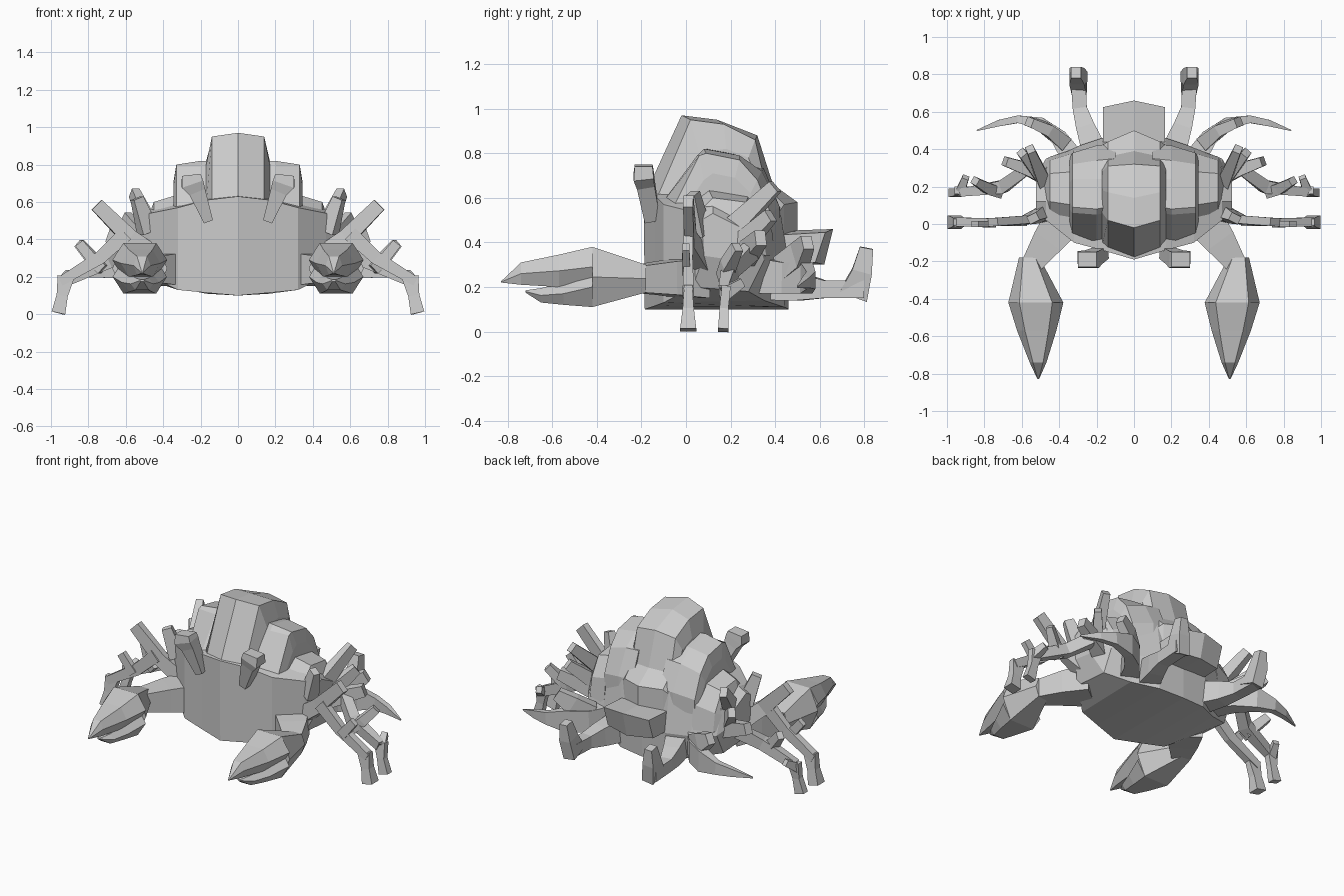
import bpy, bmesh, math
from mathutils import Vector


def finish(name, bm, mirror=True):
    bmesh.ops.remove_doubles(bm, verts=bm.verts, dist=0.0005)
    bmesh.ops.recalc_face_normals(bm, faces=bm.faces)
    me = bpy.data.meshes.new(name)
    bm.to_mesh(me)
    bm.free()
    ob = bpy.data.objects.new(name, me)
    bpy.context.collection.objects.link(ob)
    if mirror:
        ob.modifiers.new("mirror", 'MIRROR')
    return ob


def loft(name, rings, mirror=True):
    """Skin a list of equal-length point rings and cap both ends."""
    bm = bmesh.new()
    vs = [[bm.verts.new(p) for p in r] for r in rings]
    n = len(vs[0])
    for a, b in zip(vs, vs[1:]):
        for i in range(n):
            bm.faces.new((a[i], a[(i + 1) % n], b[(i + 1) % n], b[i]))
    bm.faces.new(vs[0])
    bm.faces.new(vs[-1][::-1])
    return finish(name, bm, mirror)


def limb(name, pts, up=(0, 0, 1)):
    """Four-sided tube along (x, y, z, half width, half height) points."""
    c = [Vector(p[:3]) for p in pts]
    rings = []
    for i, p in enumerate(pts):
        t = (c[min(i + 1, len(c) - 1)] - c[max(i - 1, 0)]).normalized()
        side = t.cross(Vector(up)).normalized()
        high = side.cross(t)
        rings.append([c[i] + side * p[3] * u + high * p[4] * v
                      for u, v in ((1, 1), (-1, 1), (-1, -1), (1, -1))])
    return loft(name, rings)


def claw(name, data):
    """Six-sided part along y from (y, x, half width, top z, bottom z)."""
    return loft(name, [[(x + s * w, y, top + (bot - top) * f) for s, f in
                        ((-.6, 0), (.6, 0), (1, .5), (.6, 1), (-.6, 1), (-1, .5))]
                       for y, x, w, top, bot in data])


def slices(data):
    return [[(x, y, z) for y, z in prof] for x, prof in data]


def centred(name, data):
    """Loft yz profiles at given x, continued symmetrically across x = 0."""
    rings = slices(data)
    left = [[(-x, y, z) for x, y, z in r] for r in rings[:0:-1]]
    return loft(name, left + rings, False)


# Main body hull
centred("body", [
    (0.00, [(-.185, .10), (-.19, .63), (.10, .66), (.42, .60), (.46, .30), (.46, .10)]),
    (0.17, [(-.14, .115), (-.14, .61), (.10, .63), (.42, .56), (.46, .30), (.44, .11)]),
    (0.32, [(-.10, .13), (-.10, .57), (.10, .60), (.37, .50), (.41, .30), (.35, .14)]),
    (0.47, [(.03, .20), (.02, .54), (.12, .56), (.30, .48), (.35, .32), (.28, .18)]),
    (0.525, [(.08, .34), (.07, .50), (.12, .53), (.24, .47), (.26, .38), (.22, .32)]),
])

# Tall middle shell
centred("centre_shell", [
    (0.00, [(-.19, .60), (-.02, .97), (.14, .95), (.32, .88), (.39, .66), (.50, .58), (.50, .44), (.2, .42)]),
    (0.14, [(-.13, .60), (.02, .95), (.17, .93), (.31, .86), (.36, .65), (.44, .57), (.44, .42), (.2, .42)]),
    (0.17, [(-.11, .58), (.06, .80), (.18, .82), (.28, .78), (.34, .62), (.42, .54), (.42, .42), (.2, .42)]),
])

# Stepped side shells
loft("inner_side_shell", slices([
    (0.10, [(-.12, .56), (.07, .79), (.10, .82), (.24, .78), (.35, .73), (.42, .56), (.42, .38), (.1, .4)]),
    (0.20, [(-.12, .56), (.05, .79), (.08, .82), (.24, .79), (.34, .72), (.42, .56), (.42, .38), (.1, .4)]),
    (0.33, [(-.06, .55), (.06, .79), (.09, .80), (.24, .77), (.32, .68), (.38, .53), (.38, .36), (.1, .4)]),
    (0.345, [(-.04, .50), (.08, .68), (.12, .71), (.22, .69), (.29, .62), (.35, .50), (.35, .36), (.1, .4)]),
]))
loft("outer_side_shell", slices([
    (0.32, [(-.06, .52), (.10, .64), (.28, .61), (.38, .50), (.40, .34), (.1, .34)]),
    (0.45, [(.02, .50), (.12, .60), (.27, .58), (.34, .46), (.36, .34), (.1, .34)]),
    (0.48, [(.05, .46), (.14, .52), (.24, .51), (.30, .44), (.32, .36), (.1, .34)]),
]))

# Tail plate under the back of the shell
centred("tail_plate", [
    (0.00, [(.38, .30), (.38, .45), (.66, .46), (.62, .30)]),
    (0.165, [(.36, .30), (.36, .43), (.625, .445), (.58, .31)]),
])

# Eye stalks leaning outward
limb("eye_stalk", [(.16, -.15, .50, .025, .035), (.22, -.18, .66, .045, .04),
                   (.245, -.19, .70, .06, .045), (.25, -.19, .745, .05, .04)], up=(0, 1, 0))

# Claws: arm, palm and two fingers
limb("claw_arm", [(.36, .04, .24, .11, .09), (.46, -.09, .24, .085, .075), (.55, -.22, .235, .055, .06)])
claw("claw_palm", [(-.18, .56, .055, .30, .175), (-.42, .525, .147, .38, .11)])
claw("claw_upper_finger", [(-.42, .525, .147, .38, .20), (-.57, .52, .105, .345, .20),
                           (-.74, .513, .045, .31, .21), (-.83, .512, .004, .225, .22)])
claw("claw_lower_finger", [(-.42, .525, .145, .29, .11), (-.55, .52, .10, .22, .12),
                           (-.65, .513, .06, .195, .13), (-.72, .512, .012, .185, .175)])

# First walking leg with raised knee and planted foot
limb("front_leg_thigh", [(.44, .07, .30, .05, .05), (.58, .02, .41, .022, .045), (.755, .01, .585, .022, .037)])
limb("front_leg_shin", [(.60, .01, .43, .022, .04), (.74, .01, .30, .02, .035), (.95, .01, .175, .025, .025)])
limb("front_leg_spur", [(.76, .0, .27, .018, .03), (.85, .0, .38, .016, .025)])
limb("front_leg_foot", [(.92, .01, .20, .018, .045), (.94, .01, .10, .025, .03), (.96, .01, .007, .036, .037)],
     up=(1, 0, 0))

# Second walking leg
limb("middle_leg_thigh", [(.44, .24, .32, .05, .05), (.56, .29, .37, .035, .045), (.69, .335, .42, .025, .035)])
limb("middle_leg_shin", [(.58, .29, .36, .03, .04), (.70, .20, .28, .035, .035), (.92, .17, .18, .022, .03)])
limb("middle_leg_spur", [(.72, .17, .24, .03, .03), (.78, .19, .30, .03, .03), (.85, .23, .38, .02, .025)])
limb("middle_leg_heel", [(.93, .17, .17, .025, .03), (.90, .25, .22, .018, .02)])
limb("middle_leg_foot", [(.92, .18, .20, .02, .04), (.935, .17, .10, .02, .025), (.96, .167, .006, .023, .033)],
     up=(1, 0, 0))

# Raised spines on the flank
for nm, a, b in (("upper_spine", (.46, .18, .43), (.555, .40, .65)),
                 ("lower_spine", (.47, .22, .36), (.60, .38, .52)),
                 ("front_spine", (.48, .06, .44), (.54, .03, .62))):
    limb(nm, [(*a, .04, .05), (*b, .022, .03)])

# Hooked rear leg with slim curved tip
limb("hook_leg", [(.32, .34, .25, .06, .08), (.40, .46, .24, .045, .07), (.50, .54, .24, .03, .07),
                  (.62, .56, .23, .02, .04), (.72, .54, .22, .017, .025), (.84, .50, .20, .003, .004)])
limb("hook_leg_knee", [(.38, .44, .28, .04, .06), (.47, .51, .34, .032, .06), (.56, .545, .40, .025, .035)])

# Back leg with upturned paddle
limb("back_leg", [(.20, .36, .22, .07, .08), (.26, .52, .20, .05, .06), (.29, .62, .19, .038, .04),
                  (.30, .80, .19, .04, .04)])
limb("back_paddle", [(.29, .75, .16, .04, .065), (.305, .79, .27, .04, .045), (.31, .81, .375, .026, .03)],
     up=(0, 1, 0))
